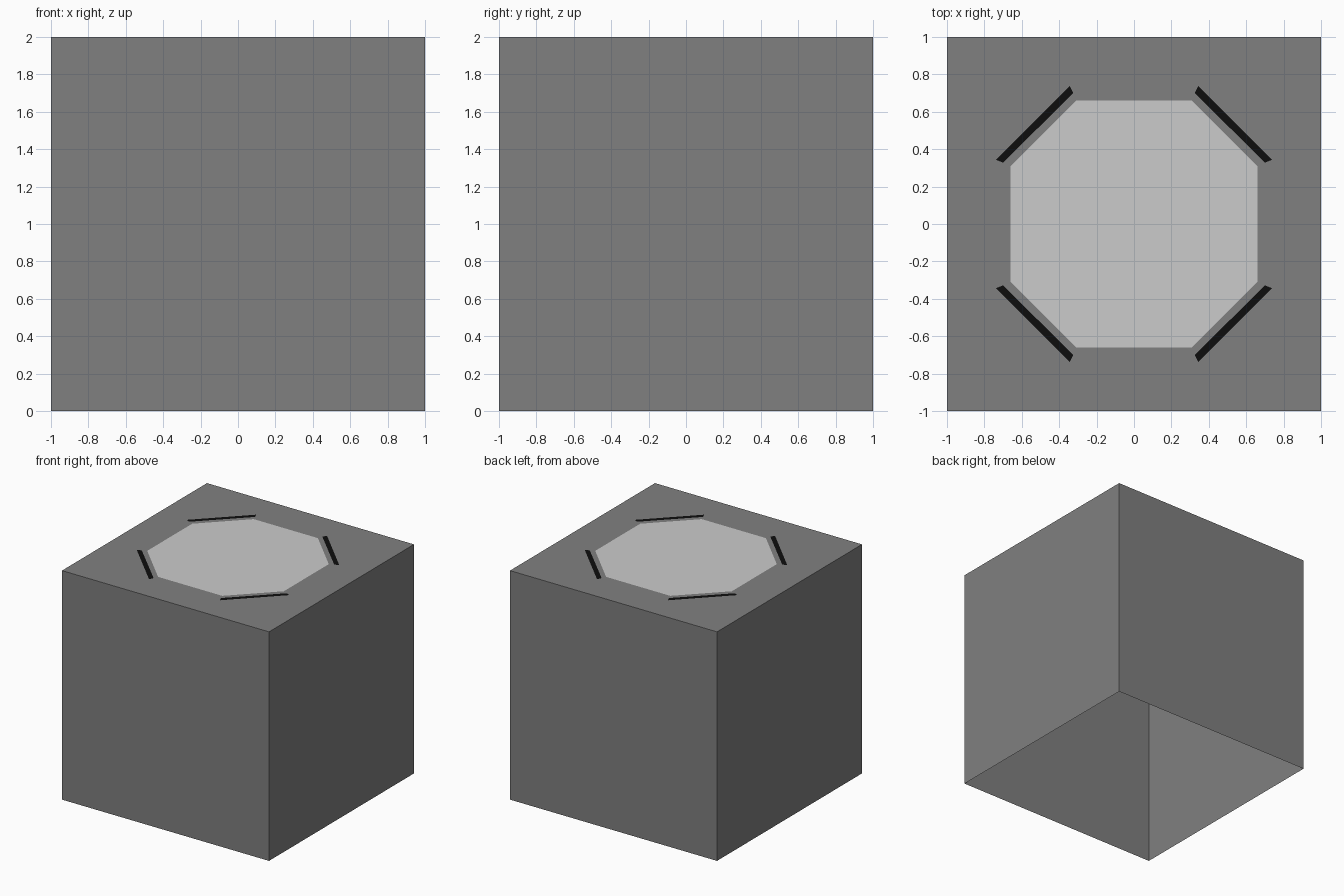
import bpy
import bmesh
from mathutils import Vector

if "Cube" in bpy.data.objects:
    bpy.data.objects.remove(bpy.data.objects["Cube"])


def material(name, value):
    m = bpy.data.materials.new(name)
    m.diffuse_color = (value, value, value, 1)
    m.use_nodes = True
    m.node_tree.nodes["Principled BSDF"].inputs["Base Color"].default_value = m.diffuse_color
    return m


MATS = [material("mid grey", 0.216), material("light grey", 0.60), material("black", 0.004)]


def finish(bm, name):
    me = bpy.data.meshes.new(name)
    bm.to_mesh(me)
    bm.free()
    for m in MATS:
        me.materials.append(m)
    ob = bpy.data.objects.new(name, me)
    bpy.context.collection.objects.link(ob)
    return ob


# Box shell: four thin walls, open underneath
bm = bmesh.new()
bmesh.ops.create_cube(bm, size=2)
bmesh.ops.translate(bm, verts=bm.verts, vec=(0, 0, 1))
bm.normal_update()
bmesh.ops.delete(bm, geom=[f for f in bm.faces if abs(f.normal.z) > 0.5], context='FACES_ONLY')
finish(bm, "box_walls")

# Top panel: flat sheet with the octagon and four corner bars cut into it
bm = bmesh.new()


def loop(points):
    vs = [bm.verts.new((x, y, 2)) for x, y in points]
    for a, b in zip(vs, vs[1:] + vs[:1]):
        bm.edges.new((a, b))
    return vs


a, b = 0.31, 0.66
octagon = [(b, -a), (b, a), (a, b), (-a, b), (-b, a), (-b, -a), (-a, -b), (a, -b)]
bar = [(0.343, 0.738), (0.325, 0.70), (0.70, 0.328), (0.738, 0.343)]

loop([(-1, -1), (1, -1), (1, 1), (-1, 1)])
insets = [(loop(octagon), 1)]
for sx in (1, -1):
    for sy in (1, -1):
        insets.append((loop([(x * sx, y * sy) for x, y in bar]), 2))

# Surround first, then the coloured insets
bmesh.ops.triangle_fill(bm, edges=bm.edges[:], use_beauty=True, normal=Vector((0, 0, 1)))
for verts, index in insets:
    bm.faces.new(verts).material_index = index
for f in bm.faces:
    f.normal_update()
    if f.normal.z < 0:
        f.normal_flip()
finish(bm, "top_panel")
